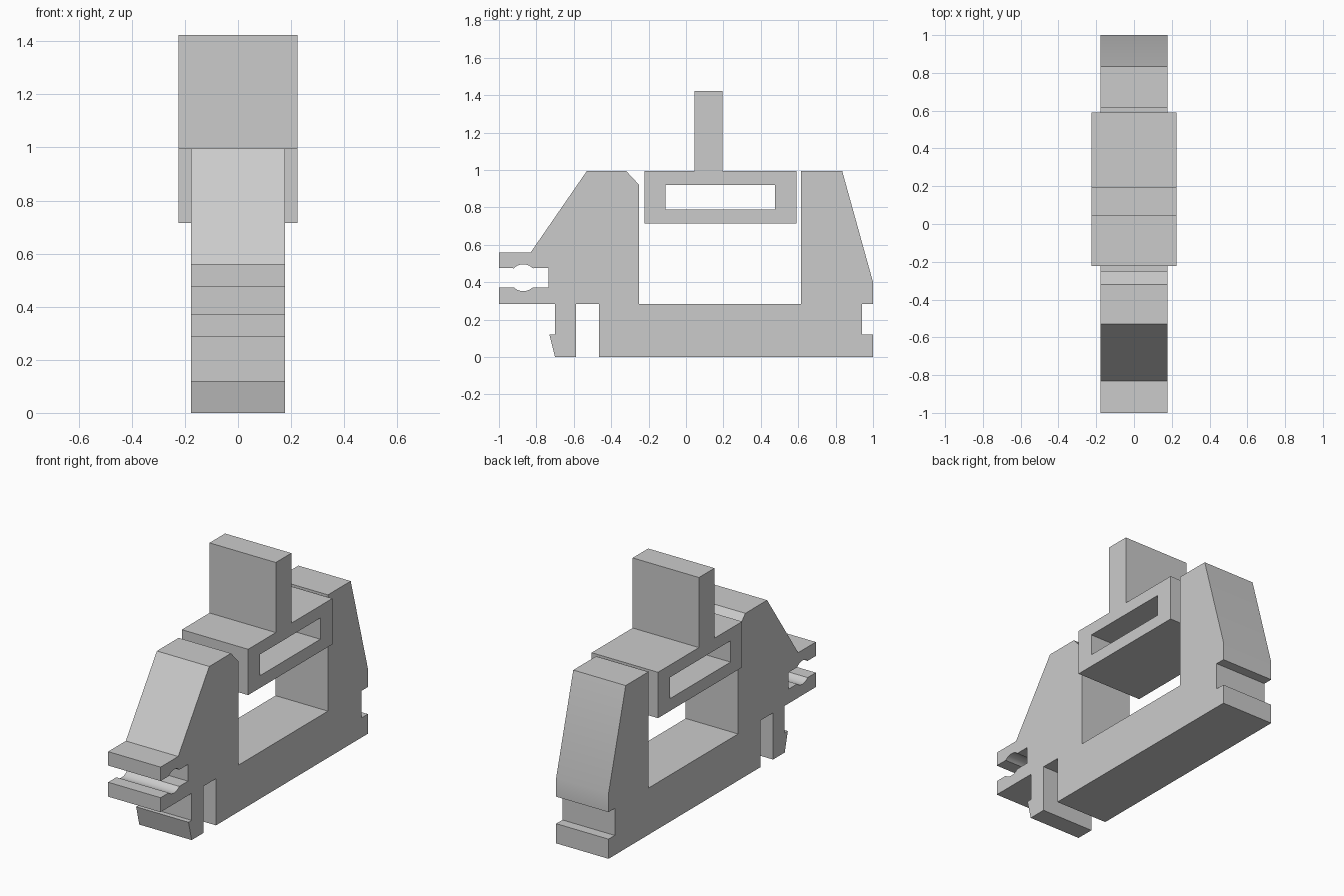
import bpy, bmesh, math
from mathutils import Vector

if "Cube" in bpy.data.objects:
    bpy.data.objects.remove(bpy.data.objects["Cube"], do_unlink=True)

GREY = 0.6
grey = bpy.data.materials.new("light grey")
grey.use_nodes = True
grey.diffuse_color = (GREY, GREY, GREY, 1)
grey.node_tree.nodes["Principled BSDF"].inputs["Base Color"].default_value = grey.diffuse_color


def extrude_profile(name, loops, half_width):
    """Fill (y, z) outlines, holes included, and extrude them across x."""
    bm = bmesh.new()
    edges = []
    for loop in loops:
        vs = [bm.verts.new((-half_width, y, z)) for y, z in loop]
        edges += [bm.edges.new((a, b)) for a, b in zip(vs, vs[1:] + vs[:1])]
    bmesh.ops.triangle_fill(bm, edges=edges, use_beauty=True, normal=Vector((1, 0, 0)))
    result = bmesh.ops.extrude_face_region(bm, geom=bm.faces[:])
    moved = [g for g in result["geom"] if isinstance(g, bmesh.types.BMVert)]
    bmesh.ops.translate(bm, verts=moved, vec=(2 * half_width, 0, 0))
    bmesh.ops.recalc_face_normals(bm, faces=bm.faces[:])
    mesh = bpy.data.meshes.new(name)
    bm.to_mesh(mesh)
    bm.free()
    mesh.materials.append(grey)
    obj = bpy.data.objects.new(name, mesh)
    bpy.context.collection.objects.link(obj)
    bpy.ops.object.select_all(action="DESELECT")
    obj.select_set(True)
    bpy.context.view_layer.objects.active = obj
    bpy.ops.object.shade_smooth_by_angle(angle=math.radians(30))
    return obj


def arc(cy, cz, r, start, end, steps=10):
    angles = [math.radians(start + (end - start) * i / steps) for i in range(steps + 1)]
    return [(cy + r * math.cos(a), cz + r * math.sin(a)) for a in angles]


def rect(y0, y1, z0, z1):
    return [(y0, z0), (y1, z0), (y1, z1), (y0, z1)]


# Housing: sloped front and rear posts, base, clip foot and pin clamp
upper = [(-1, .56), (-.83, .56), (-.53, .995), (-.32, .995), (-.25, .92),
         (-.25, .285), (.615, .285), (.615, .995), (.835, .995), (1, .4)]
rear_notch = [(1, .285), (.94, .285), (.94, .12), (1, .12), (1, 0)]
foot = [(-.465, 0), (-.465, .285), (-.587, .285), (-.587, 0),
        (-.70, 0), (-.73, .12), (-.70, .12), (-.70, .285), (-1, .285)]
clamp = ([(-1, .373)] + arc(-.87, .424, .072, 225, 315)
         + [(-.735, .373), (-.735, .475)]
         + arc(-.87, .424, .072, 45, 135) + [(-1, .475)])
extrude_profile("housing", [upper + rear_notch + foot + clamp], .177)

# Slider: slotted block with an upright handle
slider = [(-.222, .715), (.59, .715), (.59, .995), (.195, .995),
          (.195, 1.423), (.045, 1.423), (.045, .995), (-.222, .995)]
extrude_profile("slider", [slider, rect(-.11, .475, .79, .92)], .224)
